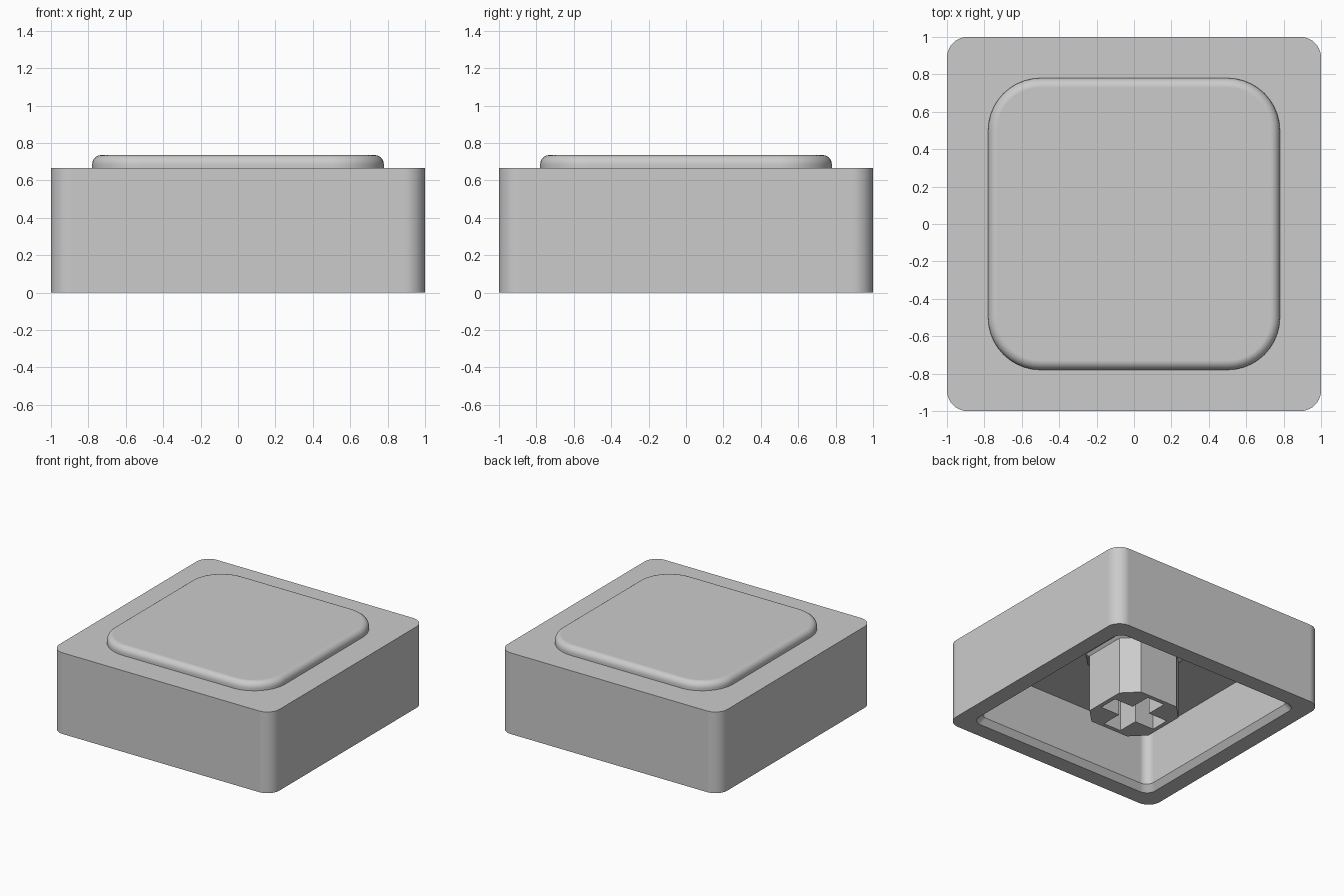
import bpy
import bmesh
from math import sin, cos, pi, radians

if "Cube" in bpy.data.objects:
    bpy.data.objects.remove(bpy.data.objects["Cube"])

grey = bpy.data.materials.new("plain grey")
grey.use_nodes = True
colour = (0.6, 0.6, 0.6, 1)
grey.diffuse_color = colour
grey.node_tree.nodes["Principled BSDF"].inputs["Base Color"].default_value = colour


def finish(bm, name):
    bmesh.ops.recalc_face_normals(bm, faces=bm.faces)
    mesh = bpy.data.meshes.new(name)
    bm.to_mesh(mesh)
    bm.free()
    mesh.materials.append(grey)
    obj = bpy.data.objects.new(name, mesh)
    bpy.context.collection.objects.link(obj)
    bpy.ops.object.select_all(action="DESELECT")
    obj.select_set(True)
    bpy.context.view_layer.objects.active = obj
    bpy.ops.object.shade_smooth_by_angle(angle=radians(30))
    # Keep the large flat faces evenly shaded next to the rounded edges
    flat = obj.modifiers.new("flat faces", "WEIGHTED_NORMAL")
    flat.keep_sharp = True
    flat.weight = 100


def rounded_ring(bm, half, radius, z, steps=10):
    ring = []
    for corner in range(4):
        mid = pi / 4 + corner * pi / 2
        sx = 1 if cos(mid) > 0 else -1
        sy = 1 if sin(mid) > 0 else -1
        for i in range(steps + 1):
            a = corner * pi / 2 + i / steps * pi / 2
            ring.append(bm.verts.new((sx * (half - radius) + radius * cos(a),
                                      sy * (half - radius) + radius * sin(a), z)))
    return ring


def bridge(bm, a, b):
    for i in range(len(a)):
        j = (i + 1) % len(a)
        bm.faces.new((a[i], a[j], b[j], b[i]))


# Cap body: raised pad, outer shell, chamfered rim and hollow underside
SHELL_TOP, CEILING, PAD_TOP, FILLET = 0.667, 0.495, 0.735, 0.05
profile = []
for k in range(7):
    a = k / 6 * pi / 2
    inset = FILLET * (1 - sin(a))
    profile.append((0.78 - inset, 0.28 - inset, PAD_TOP - FILLET * (1 - cos(a))))
profile += [(0.78, 0.28, SHELL_TOP), (1, 0.11, SHELL_TOP), (1, 0.11, 0),
            (0.865, 0.08, 0), (0.83, 0.07, 0.05), (0.83, 0.07, CEILING)]
bm = bmesh.new()
rings = [rounded_ring(bm, *p) for p in profile]
for upper, lower in zip(rings, rings[1:]):
    bridge(bm, upper, lower)
bm.faces.new(rings[0])
bm.faces.new(rings[-1])
finish(bm, "cap_body")

# Mounting post: chamfered square column with a cross-shaped socket
W, C, FLARE = 0.29, 0.115, 0.02
ARM, T, DEPTH = 0.255, 0.08, 0.42


def quarter_turns(points):
    out = []
    for _ in range(4):
        out += points
        points = [(-y, x) for x, y in points]
    return out


def loop(bm, points, z):
    return [bm.verts.new((x, y, z)) for x, y in points]


def column_outline(half):
    return quarter_turns([(half, half - C), (half - C, half)])


cross = quarter_turns([(ARM, -T), (ARM, T), (T, T)])
bm = bmesh.new()
outer, inner = loop(bm, column_outline(W), 0), loop(bm, cross, 0)
edges = [bm.edges.new((ring[i - 1], ring[i])) for ring in (outer, inner) for i in range(len(ring))]
bmesh.ops.triangle_fill(bm, edges=edges, use_beauty=True)
neck = loop(bm, column_outline(W), CEILING - FLARE)
bridge(bm, outer, neck)
bridge(bm, neck, loop(bm, column_outline(W + FLARE), CEILING))
roof = loop(bm, cross, DEPTH)
bridge(bm, inner, roof)
bm.faces.new(roof)
finish(bm, "mounting_post")
